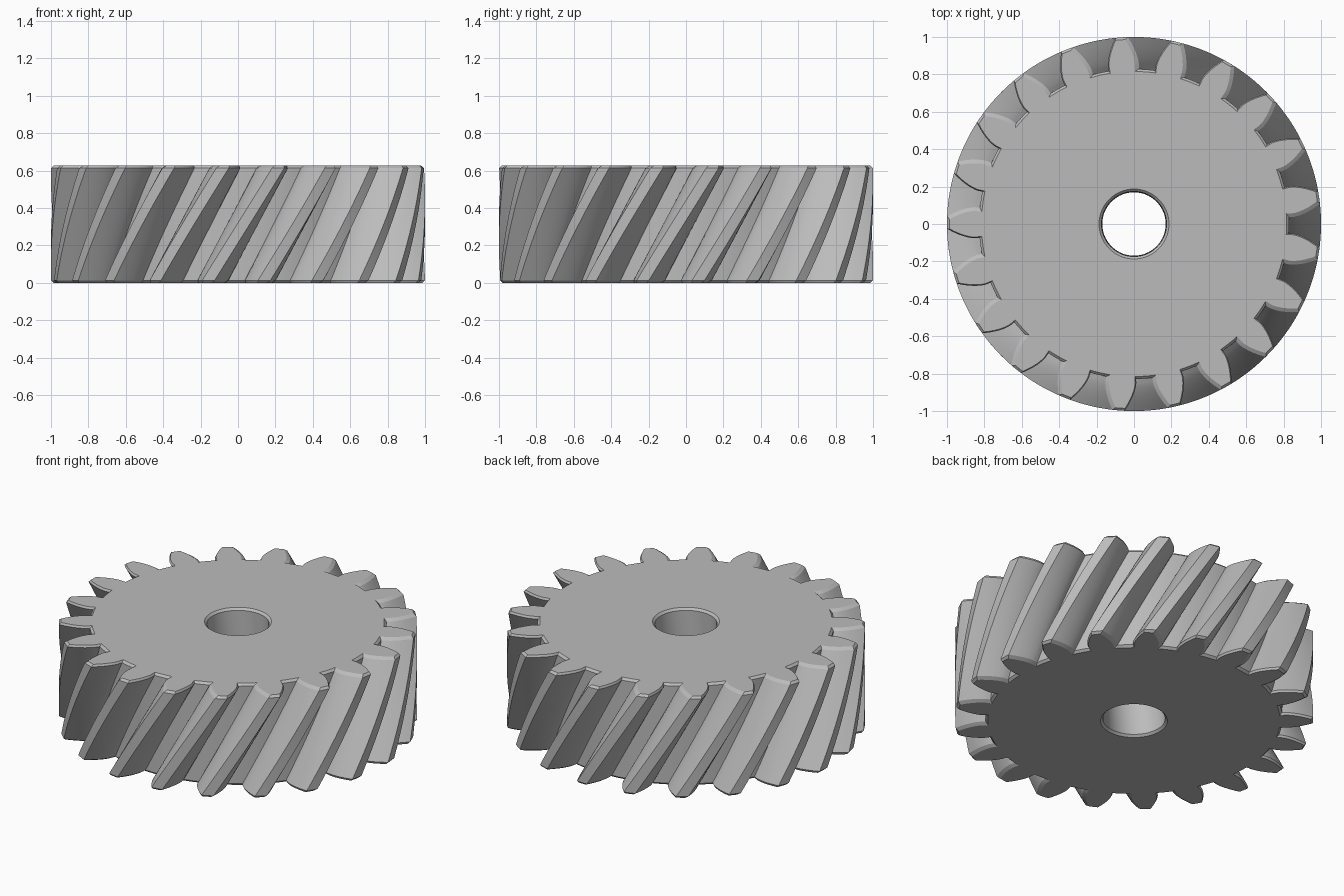
import bpy, bmesh, math
from mathutils import Vector

cube = bpy.data.objects.get("Cube")
if cube:
    bpy.data.objects.remove(cube, do_unlink=True)

# Gear dimensions, all derived from a standard involute helical gear
TEETH = 21
HEIGHT = 0.626
HELIX = math.radians(30)
CHAMFER = 0.013
BORE = 0.174
SLICES = 20
BORE_SIDES = 64

module = 1 / (TEETH / 2 / math.cos(HELIX) + 1)
r_pitch = 1 - module
r_root = 1 - 2.25 * module
pressure = math.atan(math.tan(math.radians(20)) / math.cos(HELIX))
r_base = r_pitch * math.cos(pressure)
pitch_angle = 2 * math.pi / TEETH
twist_rate = math.tan(HELIX) / r_pitch


def involute(a):
    return math.tan(a) - a


def half_tooth(r):
    """Half of the tooth's angular width at radius r."""
    a = math.acos(min(1, r_base / r))
    return pitch_angle / 4 + involute(pressure) - involute(a)


def polar(r, a):
    return Vector((r * math.cos(a), r * math.sin(a)))


def tooth_profile():
    """Outline of the whole gear, counter-clockwise, at the top face."""
    radii = [r_root] + [r_base + (1 - r_base) * (i / 7) ** 1.5 for i in range(8)]
    flank = [(r, half_tooth(r)) for r in radii]
    tooth = [(r, -a) for r, a in flank] + [(1, 0)] + [(r, a) for r, a in flank[::-1]]
    foot = half_tooth(r_root)
    gap = pitch_angle - 2 * foot
    tooth += [(r_root, foot + gap * i / 4) for i in (1, 2, 3)]
    return [polar(r, a + (k + 0.5) * pitch_angle)
            for k in range(TEETH) for r, a in tooth]


def inset(points, d):
    """Move a closed outline inwards by d with mitred corners."""
    result = []
    for i, p in enumerate(points):
        u = (p - points[i - 1]).normalized()
        v = (points[(i + 1) % len(points)] - p).normalized()
        n1, n2 = Vector((-u.y, u.x)), Vector((-v.y, v.x))
        result.append(p + (n1 + n2) * d / (1 + n1.dot(n2)))
    return result


bm = bmesh.new()


def ring(points, z):
    """Closed loop of vertices turned to follow the helix at height z."""
    t = (z - HEIGHT) * twist_rate
    c, s = math.cos(t), math.sin(t)
    return [bm.verts.new((p.x * c - p.y * s, p.x * s + p.y * c, z)) for p in points]


def skin(loops):
    for a, b in zip(loops, loops[1:]):
        for i in range(len(a)):
            j = (i + 1) % len(a)
            bm.faces.new((a[i], a[j], b[j], b[i]))


def circle(r):
    return [polar(r, 2 * math.pi * i / BORE_SIDES) for i in range(BORE_SIDES)]


# Helical teeth with a chamfer at both ends
outline = tooth_profile()
rim = inset(outline, CHAMFER)
levels = [CHAMFER + (HEIGHT - 2 * CHAMFER) * i / SLICES for i in range(SLICES + 1)]
outer = [ring(rim, 0)] + [ring(outline, z) for z in levels] + [ring(rim, HEIGHT)]
skin(outer)

# Chamfered shaft bore
bore = [ring(circle(r), z) for r, z in (
    (BORE + CHAMFER, 0), (BORE, CHAMFER),
    (BORE, HEIGHT - CHAMFER), (BORE + CHAMFER, HEIGHT))]
skin(bore)

# Flat end faces between the bore and the teeth
for end in (0, -1):
    edges = []
    for loop in (outer[end], bore[end]):
        edges += [bm.edges.get((loop[i - 1], loop[i])) for i in range(len(loop))]
    bmesh.ops.triangle_fill(bm, edges=edges, use_beauty=True,
                            normal=(0, 0, 1 if end else -1))

bmesh.ops.recalc_face_normals(bm, faces=bm.faces)
mesh = bpy.data.meshes.new("helical_gear")
bm.to_mesh(mesh)
bm.free()

# Single grey metal colour
grey = bpy.data.materials.new("light_grey")
grey.use_nodes = True
colour = (0.5, 0.5, 0.5, 1)
grey.diffuse_color = colour
grey.node_tree.nodes["Principled BSDF"].inputs["Base Color"].default_value = colour
mesh.materials.append(grey)

gear = bpy.data.objects.new("helical_gear", mesh)
bpy.context.collection.objects.link(gear)
for ob in bpy.context.selected_objects:
    ob.select_set(False)
gear.select_set(True)
bpy.context.view_layer.objects.active = gear
bpy.ops.object.shade_smooth_by_angle(angle=math.radians(20))
